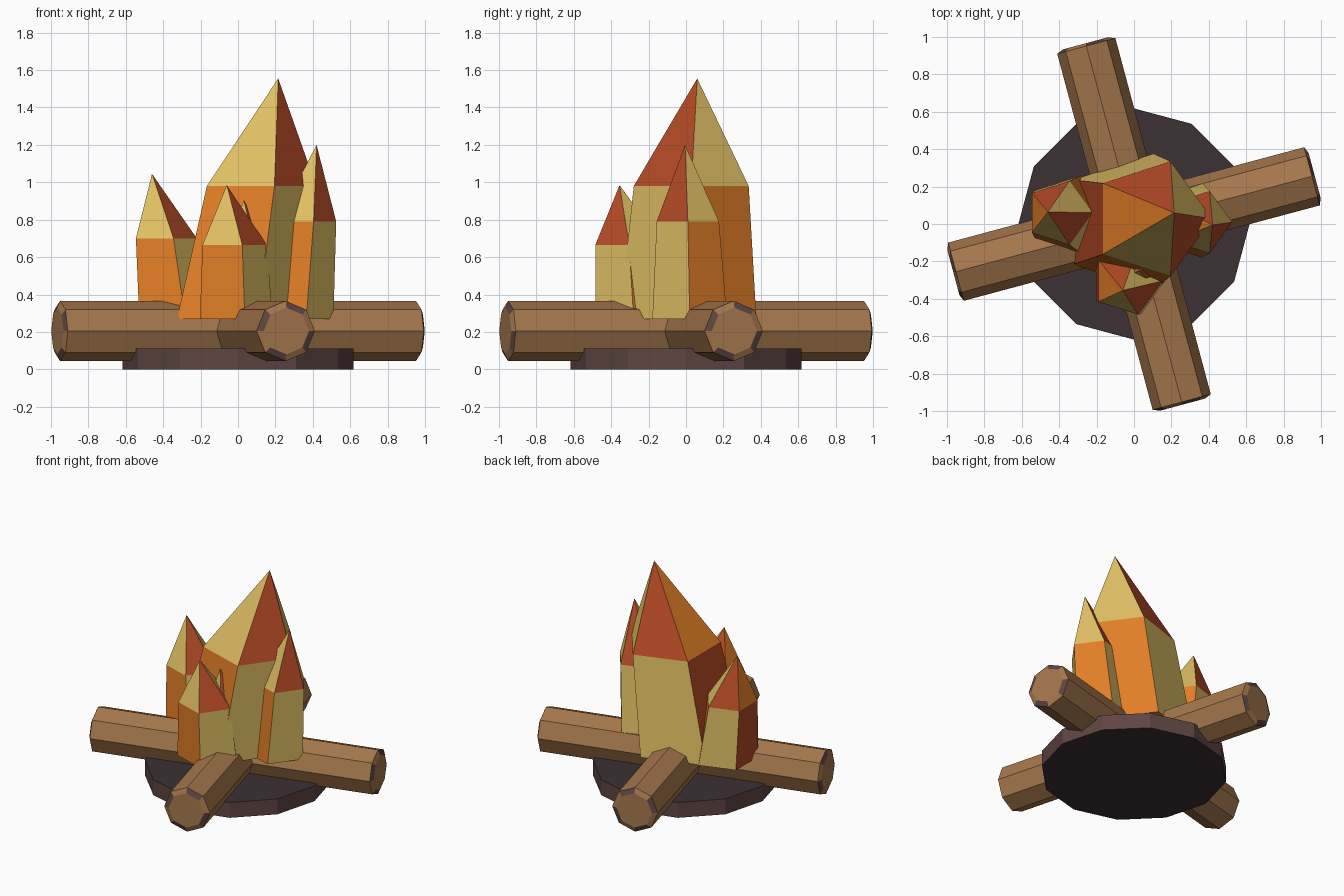
import bpy, bmesh, math
from mathutils import Matrix, Vector

if "Cube" in bpy.data.objects:
    bpy.data.objects.remove(bpy.data.objects["Cube"])


def material(name, hex_code):
    def lin(c):
        c /= 255
        return c / 12.92 if c <= 0.04045 else ((c + 0.055) / 1.055) ** 2.4
    m = bpy.data.materials.new(name)
    m.diffuse_color = [lin(int(hex_code[i:i + 2], 16)) for i in (0, 2, 4)] + [1]
    m.use_nodes = True
    m.node_tree.nodes["Principled BSDF"].inputs["Base Color"].default_value = m.diffuse_color
    return m


YELLOW = material("flame yellow", "E0C064")
ORANGE = material("flame orange", "E27E26")
RED = material("flame red", "B54A26")
WOOD = material("wood brown", "A5774C")
CHAR = material("charred brown", "5E4542")
COAL = material("coal", "3B3133")


def ring(bm, centre, r, n, start=0.0):
    """Horizontal ring of n vertices."""
    x, y, z = centre
    angles = [start + 2 * math.pi * i / n for i in range(n)]
    return [bm.verts.new((x + r * math.cos(a), y + r * math.sin(a), z)) for a in angles]


def bridge(bm, low, high):
    n = len(low)
    return [bm.faces.new((low[i], low[(i + 1) % n], high[(i + 1) % n], high[i]))
            for i in range(n)]


def finish(bm, name, mats, matrix=None):
    if matrix:
        bm.transform(matrix)
    bmesh.ops.recalc_face_normals(bm, faces=bm.faces)
    mesh = bpy.data.meshes.new(name)
    bm.to_mesh(mesh)
    bm.free()
    for m in mats:
        mesh.materials.append(m)
    obj = bpy.data.objects.new(name, mesh)
    bpy.context.collection.objects.link(obj)
    return obj


def ash_bed():
    bm = bmesh.new()
    low, high = ring(bm, (0, 0, 0), 0.618, 12), ring(bm, (0, 0, 0.112), 0.618, 12)
    bridge(bm, low, high)
    for cap in (low, high):
        bm.faces.new(cap).material_index = 1
    finish(bm, "ash_bed", [CHAR, COAL])


def log(name, angle):
    """Octagonal log with chamfered ends, every other chamfer charred."""
    bm = bmesh.new()
    stations = [(-1.0, 0.125), (-0.985, 0.161), (0.985, 0.161), (1.0, 0.125)]
    rings = [ring(bm, (0, 0, z), r, 8) for z, r in stations]
    for k in range(3):
        for i, f in enumerate(bridge(bm, rings[k], rings[k + 1])):
            f.material_index = 1 if k != 1 and i % 2 else 0
    bm.faces.new(rings[0])
    bm.faces.new(rings[-1])
    place = (Matrix.Translation((0, 0, 0.205)) @ Matrix.Rotation(angle, 4, 'Z')
             @ Matrix.Rotation(math.pi / 2, 4, 'Y'))
    finish(bm, name, [WOOD, CHAR], place)


def flame(name, base, base_r, waist, waist_r, tip):
    """Five-sided crystal flame; colours alternate around the sides."""
    bm = bmesh.new()
    start = math.radians(216)
    low = ring(bm, (*base, 0.27), base_r, 5, start)
    mid = ring(bm, waist, waist_r, 5, start)
    top = bm.verts.new(tip)
    bm.faces.new(low).material_index = 1
    body_colour, tip_colour = (1, 0, 1, 0, 2), (0, 2, 0, 2, 1)
    for i, f in enumerate(bridge(bm, low, mid)):
        f.material_index = body_colour[i]
        f2 = bm.faces.new((mid[i], mid[(i + 1) % 5], top))
        f2.material_index = tip_colour[i]
    finish(bm, name, [YELLOW, ORANGE, RED])


# Ground disc and crossed logs
ash_bed()
log("long_log", math.radians(15))
log("cross_log", math.radians(-75))

# Flames
flame("main_flame", (-0.015, 0.01), 0.385, (0.095, 0.028, 0.98), 0.323, (0.215, 0.06, 1.555))
flame("left_flame", (-0.35, 0.05), 0.22, (-0.40, 0.06, 0.70), 0.18, (-0.46, 0.065, 1.045))
flame("front_flame", (-0.03, -0.28), 0.215, (-0.036, -0.304, 0.665), 0.19, (-0.06, -0.355, 0.985))
flame("right_flame", (0.30, 0.02), 0.21, (0.35, 0.01, 0.79), 0.175, (0.42, -0.005, 1.20))
flame("small_flame", (0.06, -0.20), 0.12, (0.05, -0.215, 0.70), 0.10, (0.03, -0.25, 0.905))
